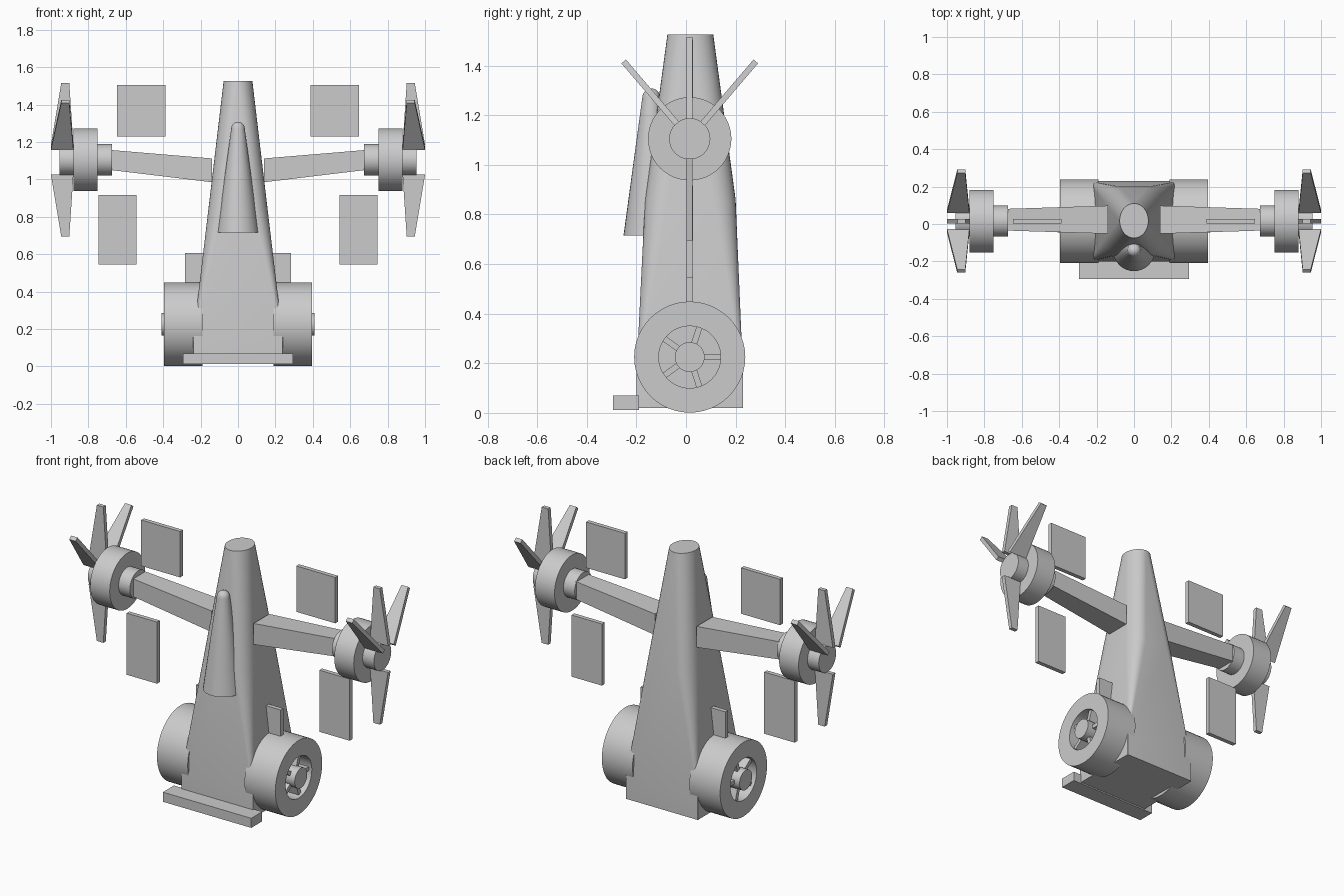
import bpy, bmesh
from math import sin, cos, pi, radians
from mathutils import Vector, Matrix

cube = bpy.data.objects.get("Cube")
if cube:
    bpy.data.objects.remove(cube, do_unlink=True)

grey = bpy.data.materials.new("plain grey")
grey.use_nodes = True
GREY = (0.6, 0.6, 0.6, 1)
grey.diffuse_color = GREY
grey.node_tree.nodes["Principled BSDF"].inputs["Base Color"].default_value = GREY

CY = 0.015        # middle plane of the craft
ARM_Z = 1.105     # rotor axis height
FAN_Z = 0.225     # fan axis height


def finish(name, bm, smooth=False):
    bmesh.ops.remove_doubles(bm, verts=bm.verts, dist=0.0002)
    bmesh.ops.recalc_face_normals(bm, faces=bm.faces)
    mesh = bpy.data.meshes.new(name)
    bm.to_mesh(mesh)
    mesh.materials.append(grey)
    ob = bpy.data.objects.new(name, mesh)
    bpy.context.collection.objects.link(ob)
    if smooth:
        bpy.ops.object.select_all(action='DESELECT')
        ob.select_set(True)
        bpy.context.view_layer.objects.active = ob
        bpy.ops.object.shade_smooth_by_angle(angle=radians(30))


def both_sides(name, bm, smooth=False):
    other = bm.copy()
    bmesh.ops.scale(other, vec=(-1, 1, 1), verts=other.verts)
    finish("left_" + name, bm, smooth)
    finish("right_" + name, other, smooth)


def loft(rings):
    """Skin between equal rings of points, capped at both ends."""
    bm = bmesh.new()
    rows = [[bm.verts.new(p) for p in ring] for ring in rings]
    n = len(rows[0])
    for a, b in zip(rows, rows[1:]):
        for i in range(n):
            j = (i + 1) % n
            bm.faces.new((a[i], a[j], b[j], b[i]))
    bm.faces.new(rows[0])
    bm.faces.new(rows[-1])
    return bm


def lathe_x(profile, z, n=48):
    """Turn (x, radius) points around a sideways axis."""
    return loft([[(x, CY + r * cos(2 * pi * i / n), z + r * sin(2 * pi * i / n))
                  for i in range(n)] for x, r in profile])


def box(x0, x1, y0, y1, z0, z1):
    return loft([[(x0, y0, z), (x1, y0, z), (x1, y1, z), (x0, y1, z)] for z in (z0, z1)])


def rounded_ring(z, w, y0, y1, r, steps=9):
    """Rectangle (r near 0) to ellipse (r = 1)."""
    cy, d = (y0 + y1) / 2, (y1 - y0) / 2
    pts = []
    for q, (sx, sy) in enumerate(((1, 1), (-1, 1), (-1, -1), (1, -1))):
        for k in range(steps):
            a = (q + k / (steps - 1)) * pi / 2
            pts.append((w * (sx * (1 - r) + r * cos(a)),
                        cy + d * (sy * (1 - r) + r * sin(a)), z))
    return pts


# Fuselage: square base blending into an oval top
finish("fuselage", loft([
    rounded_ring(0.02, 0.24, -0.2, 0.23, 0.01),
    rounded_ring(0.155, 0.24, -0.2, 0.23, 0.01),
    rounded_ring(0.86, 0.156, -0.165, 0.2, 0.5),
    rounded_ring(1.525, 0.077, -0.075, 0.11, 1),
]), True)

# Tapered canopy with a rounded tip
rings = [(0.715, 0.112)] + [(1.272 + 0.036 * sin(a), 0.036 * cos(a))
                            for a in (radians(t) for t in (0, 20, 40, 60, 80))]
finish("canopy", loft([rounded_ring(z, r, -0.14 - r, -0.14 + r, 1) for z, r in rings]), True)

# Front step and cross plate through the hull
finish("front_step", box(-0.295, 0.295, -0.295, -0.19, 0.012, 0.07))
finish("cross_plate", box(-0.283, 0.283, CY - 0.013, CY + 0.013, 0.25, 0.607))

# Side fans with recessed faces
both_sides("fan_housing", lathe_x([(0.19, 0.224), (0.395, 0.224), (0.395, 0.125),
                                   (0.3, 0.125)], FAN_Z), True)
both_sides("fan_hub", lathe_x([(0.29, 0.06), (0.41, 0.06)], FAN_Z), True)
for i in range(5):
    spoke = box(0.295, 0.375, 0.05, 0.128, -0.012, 0.012)
    bmesh.ops.rotate(spoke, cent=(0, 0, 0), verts=spoke.verts,
                     matrix=Matrix.Rotation(i * 2 * pi / 5, 3, 'X'))
    bmesh.ops.translate(spoke, vec=(0, CY, FAN_Z), verts=spoke.verts)
    both_sides(f"fan_spoke_{i + 1}", spoke)

# Wing arms
both_sides("arm", loft([[(x, CY + 0.008 + s * h, z) for s, z in
                         ((-1, z0), (1, z0), (1, z1), (-1, z1))]
                        for x, h, z0, z1 in ((0.14, 0.075, 0.985, 1.112),
                                             (0.68, 0.058, 1.05, 1.157))]))

# Rotor collar, drum and spinner
for name, x0, x1, r in (("rotor_collar", 0.675, 0.76, 0.083),
                        ("rotor_drum", 0.75, 0.88, 0.168),
                        ("rotor_spinner", 0.87, 0.955, 0.083)):
    both_sides(name, lathe_x([(x0, r), (x1, r)], ARM_Z), True)

# Rotor blades
for i, angle in enumerate((0, 40.5, -40.5, 180)):
    blade = loft([[(x, y, r) for x, y in
                   ((x0, -0.012), (x1, -0.012), (x1, 0.012), (x0, 0.012))]
                  for r, x0, x1 in ((0.08, 0.88, 1.0), (0.41, 0.902, 0.945))])
    bmesh.ops.rotate(blade, cent=(0, 0, 0), verts=blade.verts,
                     matrix=Matrix.Rotation(radians(angle), 3, 'X'))
    bmesh.ops.translate(blade, vec=(0, CY, ARM_Z), verts=blade.verts)
    both_sides(f"rotor_blade_{i + 1}", blade)

# Floating panels above and below the arms
for name, x0, x1, z0, z1 in (("upper_panel", 0.388, 0.648, 1.228, 1.505),
                             ("lower_panel", 0.542, 0.745, 0.545, 0.917)):
    both_sides(name, box(x0, x1, CY - 0.013, CY + 0.013, z0, z1))
